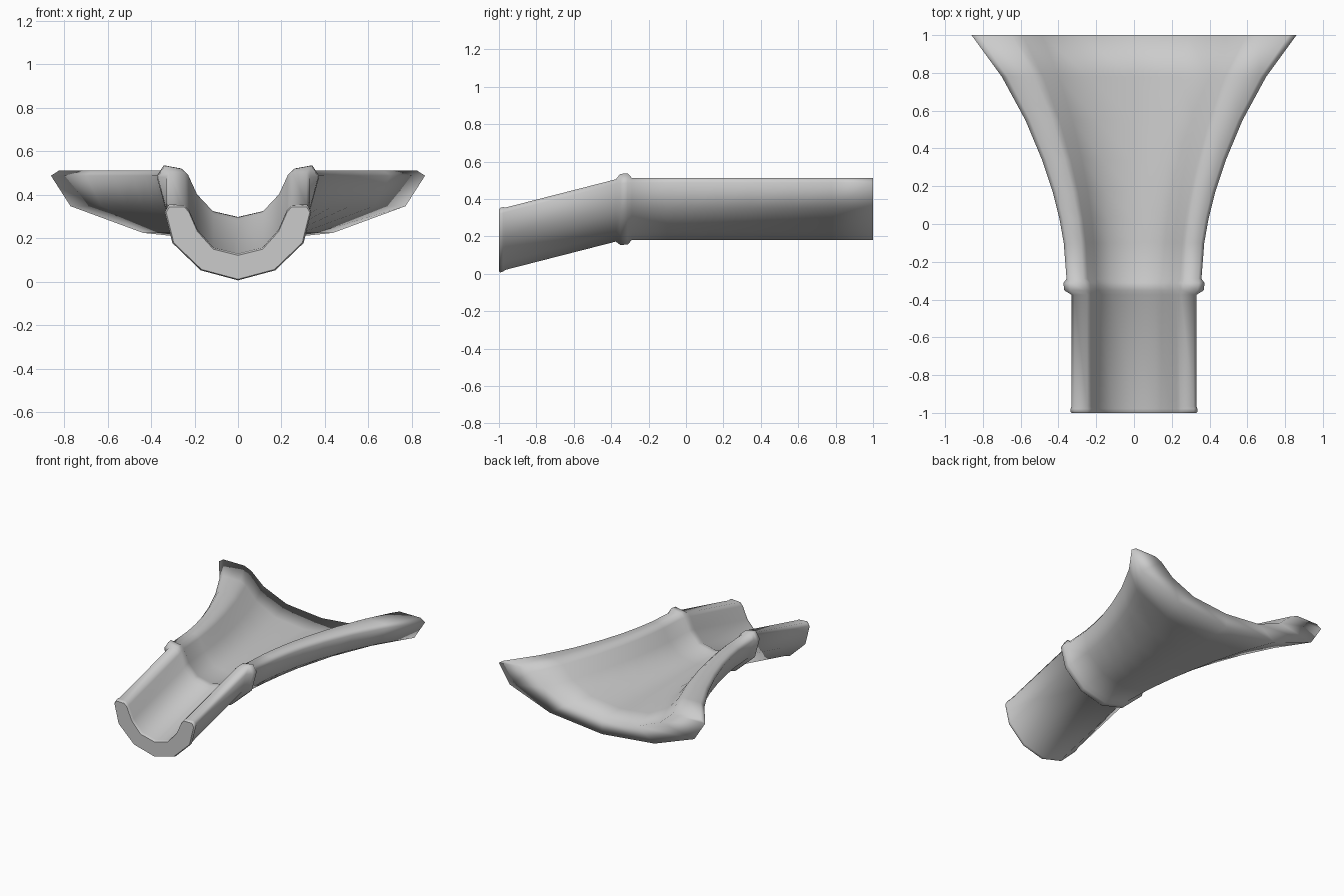
import bpy
import bmesh
from mathutils import Vector

cube = bpy.data.objects.get("Cube")
if cube:
    bpy.data.objects.remove(cube, do_unlink=True)

# Matte grey shared by the whole chute
grey = bpy.data.materials.new("light grey")
grey.use_nodes = True
COLOUR = (0.6, 0.6, 0.6, 1)
grey.diffuse_color = COLOUR
grey.node_tree.nodes["Principled BSDF"].inputs["Base Color"].default_value = COLOUR

# Half of the U-shaped section: outer wall, then rim, then inner wall
OUTER = [(0, 0), (0.17, 0.045), (0.3, 0.168), (0.335, 0.308), (0.32, 0.333)]
INNER = [(0.252, 0.333), (0.23, 0.31), (0.19, 0.22), (0.115, 0.138), (0, 0.11)]
N = len(OUTER)


def full_ring():
    """Closed section, counter-clockwise, mirrored about the middle."""
    def mirror(pts):
        return [(-x, z) for x, z in reversed(pts) if x > 0]
    return mirror(OUTER) + OUTER + INNER + mirror(INNER)


RING = [Vector(p) for p in full_ring()]
COUNT = len(RING)


def section(y, base, width, swell=0.0):
    """Ring of points at y, scaled in x and swelled along its normals."""
    pts = []
    for i, p in enumerate(RING):
        t = (RING[(i + 1) % COUNT] - RING[i - 1]).normalized()
        inner = 2 * N - 1 < i + 1 or i >= 2 * N
        amount = swell * (0.35 if inner else 1.0)
        x = p.x * width / 0.335 + t.y * amount
        z = base + p.y - t.x * amount
        pts.append((x, y, z))
    return pts


def pipe_base(y):
    return 0.012 + 0.256 * (y + 1)


# Sloping pipe with a fine lip at its mouth
sections = [section(y, pipe_base(y), 0.33, s)
            for y, s in ((-1, 0.0), (-0.992, 0.007), (-0.978, 0.006),
                         (-0.965, 0), (-0.375, 0))]
# Raised collar
sections += [section(-0.352, 0.178, 0.345, 0.024),
             section(-0.312, 0.18, 0.35, 0.024)]
# Level mouth flaring towards the back
sections += [section(y, 0.18, w)
             for y, w in ((-0.29, 0.357), (-0.1, 0.372), (0.03, 0.395),
                          (0.17, 0.43), (0.34, 0.487), (0.55, 0.575),
                          (0.78, 0.7), (1, 0.86))]

bm = bmesh.new()
loops = [[bm.verts.new(p) for p in s] for s in sections]
for a, b in zip(loops, loops[1:]):
    for i in range(COUNT):
        j = (i + 1) % COUNT
        bm.faces.new((a[i], a[j], b[j], b[i])).smooth = True

# End caps: strips joining the outer wall to the inner wall
half = COUNT // 2
for loop, smooth in ((loops[0], False), (loops[-1], True)):
    for i in range(half - 1):
        bm.faces.new((loop[i], loop[i + 1], loop[COUNT - 2 - i],
                      loop[COUNT - 1 - i])).smooth = smooth
bmesh.ops.recalc_face_normals(bm, faces=bm.faces[:])

mesh = bpy.data.meshes.new("flared_chute")
bm.to_mesh(mesh)
bm.free()
mesh.materials.append(grey)
chute = bpy.data.objects.new("flared_chute", mesh)
bpy.context.scene.collection.objects.link(chute)
